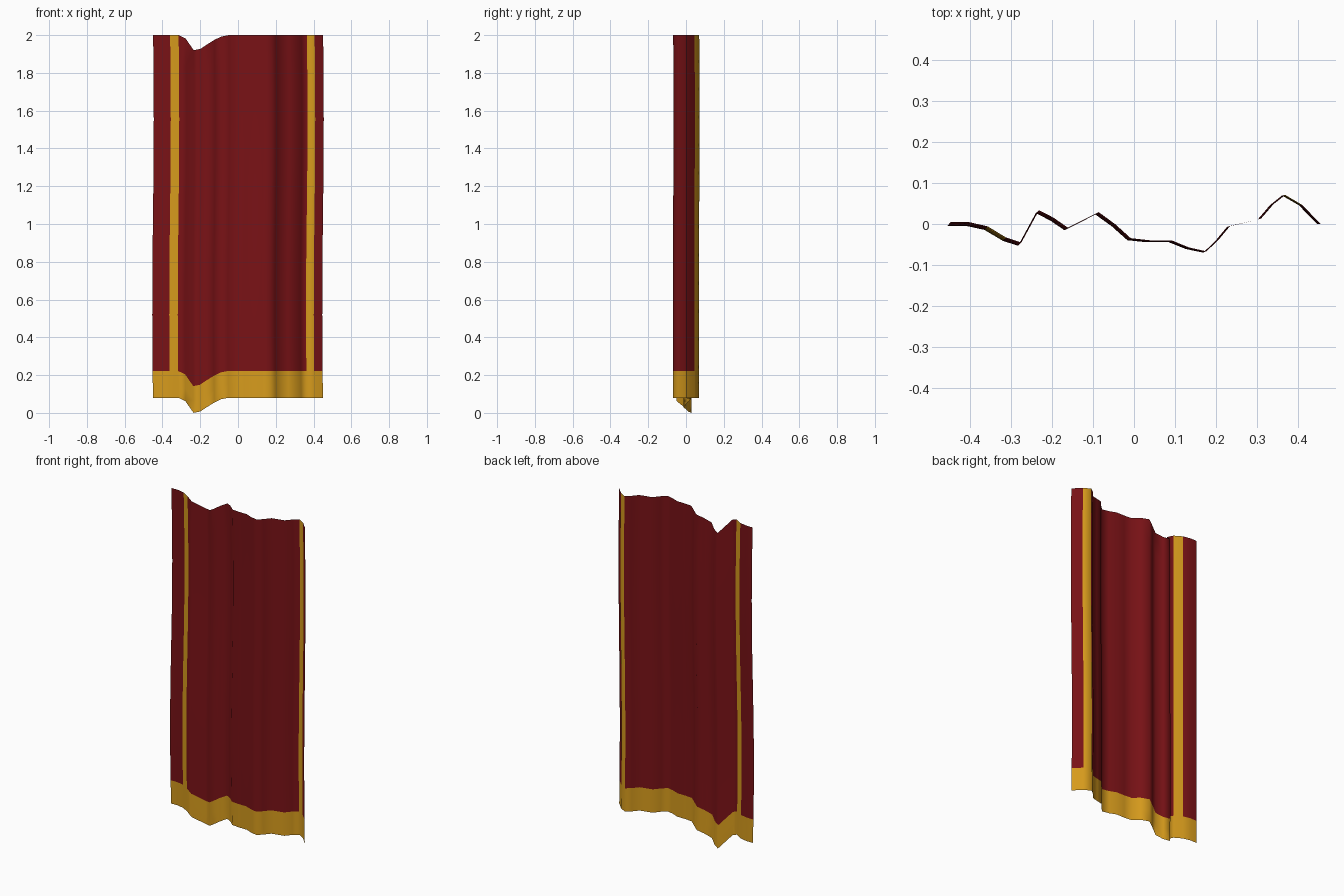
import bpy, bmesh, math

if "Cube" in bpy.data.objects:
    bpy.data.objects.remove(bpy.data.objects["Cube"])

def material(name, color):
    m = bpy.data.materials.new(name)
    m.diffuse_color = color
    m.use_nodes = True
    m.node_tree.nodes["Principled BSDF"].inputs["Base Color"].default_value = m.diffuse_color
    return m

# Fold line of the cloth seen from above: x, y, sag
folds = [(-.45, 0, 0), (-.405, 0, 0), (-.36, -.01, 0), (-.315, -.037, 0),
         (-.278, -.049, .018), (-.235, .03, .08), (-.2, .012, .073),
         (-.165, -.012, .05), (-.125, .008, .025), (-.09, .026, .008), (-.05, -.003, 0),
         (-.012, -.037, 0), (.035, -.042, 0), (.088, -.042, 0),
         (.13, -.059, 0), (.172, -.068, 0), (.2, -.042, 0), (.23, -.006, 0),
         (.268, .003, 0), (.305, .012, 0), (.335, .047, 0), (.364, .07, 0),
         (.405, .046, 0), (.45, 0, 0)]

# Heights of the rows: hem first, then the hanging length
heights = [.08, .15, .222] + [.222 + 1.778 * i / 12 for i in range(1, 13)]
hem_rows = 2
stripe_columns = (2, 21)

bm = bmesh.new()
grid = []
for z in heights:
    # Gentle ripple along the length, stronger towards the left edge
    wave = math.sin((z - 1.05) * math.pi)
    grid.append([bm.verts.new((x + .004 * wave,
                               y + .005 * wave * (.5 - x),
                               z - sag)) for x, y, sag in folds])

# Cloth faces, gold on the hem and the two stripes
for r in range(len(heights) - 1):
    for c in range(len(folds) - 1):
        f = bm.faces.new((grid[r][c], grid[r][c + 1], grid[r + 1][c + 1], grid[r + 1][c]))
        f.smooth = True
        f.material_index = 1 if r < hem_rows or c in stripe_columns else 0

mesh = bpy.data.meshes.new("curtain")
bm.to_mesh(mesh)
bm.free()
mesh.materials.append(material("red_cloth", (.19, .006, .008, 1)))
mesh.materials.append(material("gold_trim", (.68, .33, .012, 1)))
bpy.context.collection.objects.link(bpy.data.objects.new("curtain", mesh))
